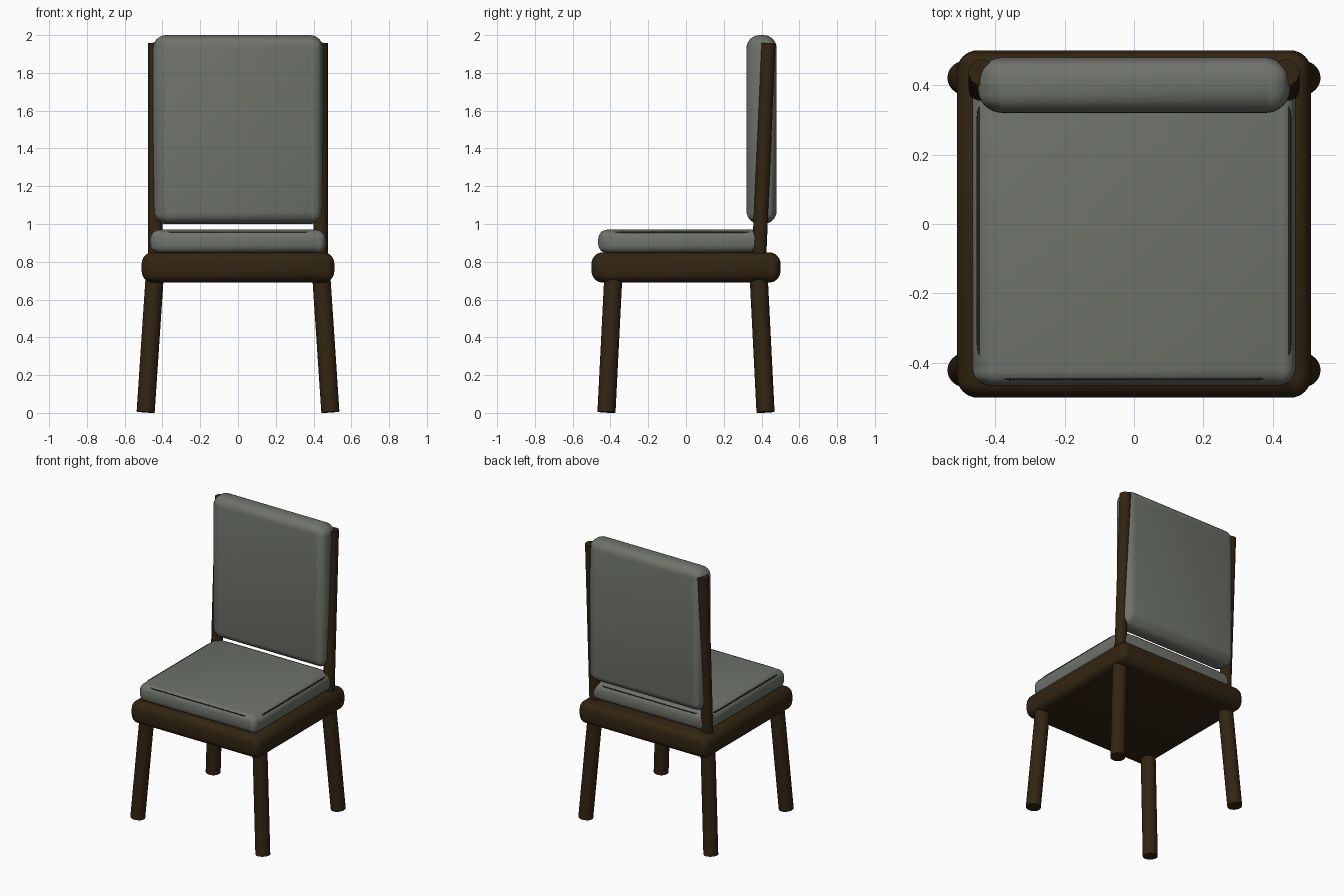
import bpy, math
from mathutils import Vector

if "Cube" in bpy.data.objects:
    bpy.data.objects.remove(bpy.data.objects["Cube"])


def material(name, rgb):
    m = bpy.data.materials.new(name)
    m.diffuse_color = (*rgb, 1)
    m.use_nodes = True
    m.node_tree.nodes["Principled BSDF"].inputs["Base Color"].default_value = m.diffuse_color
    return m


WOOD = material("dark brown wood", (0.032, 0.018, 0.006))
FABRIC = material("grey green fabric", (0.155, 0.170, 0.145))
PIPING = material("dark piping", (0.018, 0.020, 0.017))


def smooth(ob, angle=35):
    bpy.ops.object.select_all(action='DESELECT')
    ob.select_set(True)
    bpy.context.view_layer.objects.active = ob
    bpy.ops.object.shade_smooth_by_angle(angle=math.radians(angle))


def rounded_box(name, lo, hi, radius, mat):
    lo, hi = Vector(lo), Vector(hi)
    bpy.ops.mesh.primitive_cube_add(size=1, location=(lo + hi) / 2)
    ob = bpy.context.object
    ob.name = name
    ob.scale = hi - lo
    bpy.ops.object.transform_apply(location=False, rotation=False, scale=True)
    bev = ob.modifiers.new("round", 'BEVEL')
    bev.width = radius
    bev.segments = 8
    bev.harden_normals = True
    bpy.ops.object.modifier_apply(modifier=bev.name)
    ob.data.materials.append(mat)
    smooth(ob)
    return ob


def rod(name, a, b, radius, mat):
    a, b = Vector(a), Vector(b)
    d = b - a
    bpy.ops.mesh.primitive_cylinder_add(vertices=32, radius=radius,
                                        depth=d.length, location=(a + b) / 2)
    ob = bpy.context.object
    ob.name = name
    ob.rotation_euler = d.to_track_quat('Z', 'Y').to_euler()
    ob.data.materials.append(mat)
    smooth(ob)
    return ob


def piping_loop(name, half_x, y0, y1, z, corner, thick, mat):
    # thin round cord following a rounded rectangle
    cu = bpy.data.curves.new(name, 'CURVE')
    cu.dimensions = '3D'
    cu.bevel_depth = thick
    cu.bevel_resolution = 2
    pts = []
    centres = [(half_x - corner, y1 - corner), (corner - half_x, y1 - corner),
               (corner - half_x, y0 + corner), (half_x - corner, y0 + corner)]
    for q, (cx, cy) in enumerate(centres):
        for i in range(9):
            t = math.pi / 2 * (q + i / 8)
            pts.append((cx + corner * math.cos(t), cy + corner * math.sin(t), z, 1))
    sp = cu.splines.new('POLY')
    sp.points.add(len(pts) - 1)
    for p, co in zip(sp.points, pts):
        p.co = co
    sp.use_cyclic_u = True
    cu.materials.append(mat)
    ob = bpy.data.objects.new(name, cu)
    bpy.context.collection.objects.link(ob)
    return ob


# Wooden seat frame
rounded_box("seat_frame", (-0.51, -0.5, 0.69), (0.51, 0.5, 0.85), 0.06, WOOD)

# Seat cushion with a cord along its upper edge
rounded_box("seat_cushion", (-0.465, -0.465, 0.845), (0.465, 0.425, 0.97), 0.05, FABRIC)
piping_loop("seat_piping", 0.448, -0.446, 0.406, 0.956, 0.10, 0.005, PIPING)

# Backrest cushion
rounded_box("back_cushion", (-0.45, 0.32, 1.0), (0.45, 0.48, 2.0), 0.07, FABRIC)

# Splayed legs and leaning back posts
for side, sx in (("left", -1), ("right", 1)):
    for end, sy in (("front", -1), ("back", 1)):
        rod(f"{end}_{side}_leg", (sx * 0.489, sy * 0.421, 0.004),
            (sx * 0.440, sy * 0.384, 0.74), 0.048, WOOD)
    rod(f"{side}_back_post", (sx * 0.438, 0.385, 0.78),
        (sx * 0.438, 0.436, 1.958), 0.038, WOOD)
